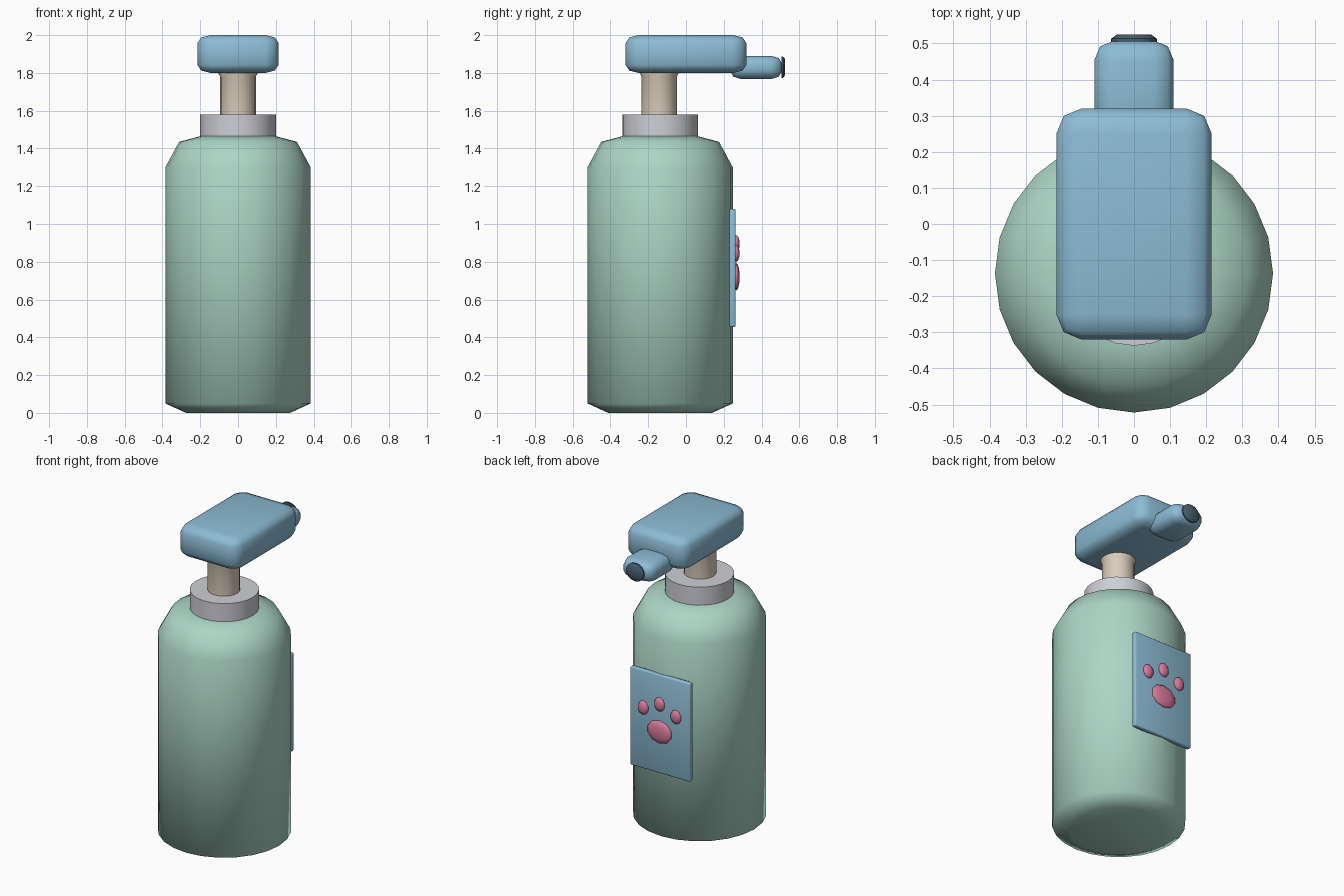
import bpy, bmesh, math
from mathutils import Matrix

if "Cube" in bpy.data.objects:
    bpy.data.objects.remove(bpy.data.objects["Cube"])


def material(name, r, g, b):
    lin = [((c / 255 + 0.055) / 1.055) ** 2.4 for c in (r, g, b)]
    m = bpy.data.materials.new(name)
    m.diffuse_color = (*lin, 1)
    m.use_nodes = True
    m.node_tree.nodes["Principled BSDF"].inputs["Base Color"].default_value = m.diffuse_color
    return m


GREEN = material("mint green", 172, 214, 198)
BLUE = material("soft blue", 140, 188, 213)
GREY = material("light grey", 206, 207, 213)
BEIGE = material("beige", 218, 205, 187)
PINK = material("pink", 218, 124, 156)
DARK = material("dark slate", 72, 95, 108)


def finish(name, bm, mat, sharp=40):
    bmesh.ops.recalc_face_normals(bm, faces=bm.faces[:])
    me = bpy.data.meshes.new(name)
    bm.to_mesh(me)
    bm.free()
    me.materials.append(mat)
    for p in me.polygons:
        p.use_smooth = True
    me.set_sharp_from_angle(angle=math.radians(sharp))
    ob = bpy.data.objects.new(name, me)
    bpy.context.collection.objects.link(ob)
    return ob


def lathe(name, profile, center, mat, sides=24, sharp=40, turn=None, squash=1):
    """Closed solid of revolution about z from (radius, height) points."""
    bm = bmesh.new()
    rings = []
    for r, z in profile:
        rings.append([bm.verts.new((r * math.cos(a), squash * r * math.sin(a), z))
                      for a in (2 * math.pi * i / sides for i in range(sides))])
    for a, b in zip(rings, rings[1:]):
        for i in range(sides):
            j = (i + 1) % sides
            bm.faces.new((a[i], a[j], b[j], b[i]))
    bm.faces.new(rings[0])
    bm.faces.new(rings[-1])
    if turn:
        bm.transform(turn)
    bmesh.ops.translate(bm, verts=bm.verts[:], vec=center)
    return finish(name, bm, mat, sharp)


def soft_box(name, lo, hi, mat, bevel, segments=2, zscale=1.0):
    """Bevelled box; zscale flattens the bevel vertically."""
    size = [h - l for l, h in zip(lo, hi)]
    mid = [(h + l) / 2 for l, h in zip(lo, hi)]
    bm = bmesh.new()
    bmesh.ops.create_cube(bm, size=1)
    bmesh.ops.scale(bm, verts=bm.verts[:], vec=(size[0], size[1], size[2] / zscale))
    bmesh.ops.bevel(bm, geom=bm.edges[:], offset=bevel, segments=segments,
                    profile=0.5, affect='EDGES')
    bmesh.ops.scale(bm, verts=bm.verts[:], vec=(1, 1, zscale))
    bmesh.ops.translate(bm, verts=bm.verts[:], vec=mid)
    return finish(name, bm, mat, 60)


def pad(name, x, z, rx, rz):
    """Flattened pink pad on the label."""
    bm = bmesh.new()
    bmesh.ops.create_uvsphere(bm, u_segments=10, v_segments=6, radius=1)
    bm.transform(Matrix.Translation((x, 0.266, z)) @ Matrix.Diagonal((rx, 0.018, rz, 1))
                 @ Matrix.Rotation(math.pi / 2, 4, 'X'))
    return finish(name, bm, PINK, 180)


AXIS = (0, -0.137, 0)

# Bottle, collar and pump stem
lathe("bottle", [(0.275, 0), (0.385, 0.05), (0.385, 1.30), (0.312, 1.435), (0.2, 1.465)],
      AXIS, GREEN, sharp=80)
lathe("collar", [(0.2, 1.45), (0.2, 1.58)], AXIS, GREY)
lathe("pump_stem", [(0.094, 1.56), (0.094, 1.78), (0.102, 1.80), (0.102, 1.83)],
      (0, -0.142, 0), BEIGE, sides=20)

# Pump head, spout and spout tip
soft_box("pump_head", (-0.215, -0.32, 1.80), (0.215, 0.32, 2.0), BLUE, 0.07, 2, 0.6)
soft_box("spout", (-0.11, 0.235, 1.768), (0.11, 0.508, 1.89), BLUE, 0.055, 2, 0.75)
lathe("spout_tip", [(0.063, 0.0), (0.063, 0.008), (0.047, 0.02)], (0, 0.505, 1.83), DARK,
      sides=16, turn=Matrix.Rotation(-math.pi / 2, 4, 'X'), squash=0.9)

# Label with paw-shaped decoration on the back
soft_box("label", (-0.21, 0.23, 0.455), (0.21, 0.263, 1.08), BLUE, 0.008, 2)
pad("paw_palm", 0, 0.72, 0.088, 0.073)
pad("paw_toe_middle", 0, 0.895, 0.037, 0.045)
for side, label in ((-1, "left"), (1, "right")):
    pad("paw_toe_" + label, side * 0.115, 0.845, 0.037, 0.045)
